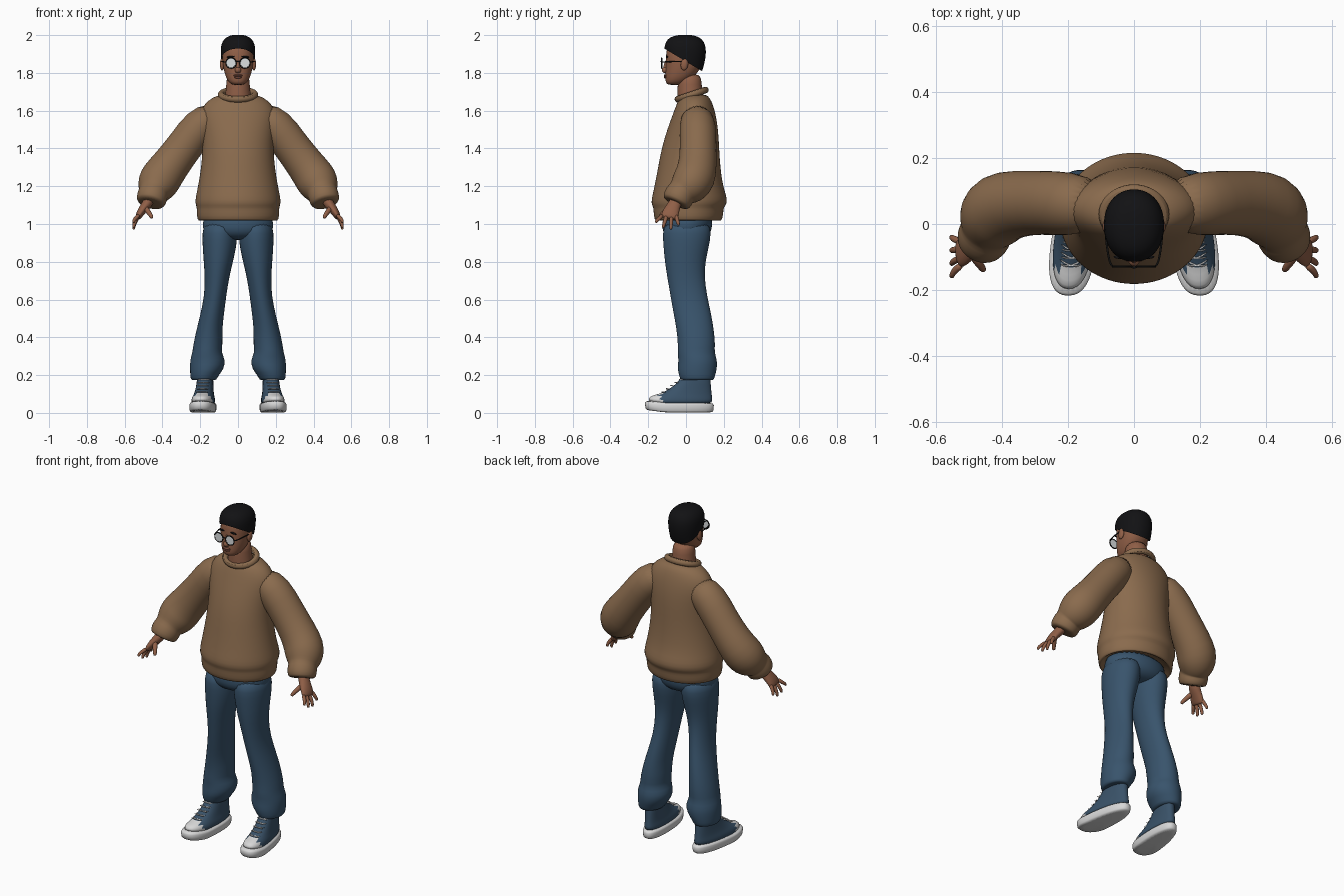
import bpy, bmesh
from math import sin, cos, pi, copysign
from mathutils import Vector

old = bpy.data.objects.get("Cube")
if old:
    bpy.data.objects.remove(old, do_unlink=True)


def material(name, r, g, b, rough=0.8):
    m = bpy.data.materials.new(name)
    m.use_nodes = True
    m.diffuse_color = (r, g, b, 1)
    bsdf = m.node_tree.nodes["Principled BSDF"]
    bsdf.inputs["Base Color"].default_value = (r, g, b, 1)
    bsdf.inputs["Roughness"].default_value = rough
    return m


SKIN = material("warm skin", .28, .115, .063)
LIP = material("lip", .2, .075, .05)
HAIR = material("black hair", .006, .006, .007)
KNIT = material("brown knit", .255, .147, .075)
DENIM = material("blue denim", .04, .088, .15)
CANVAS = material("blue canvas", .042, .085, .14)
RUBBER = material("white rubber", .68, .68, .68)
GLASS = material("pale lens", .72, .75, .76)
FRAME = material("black frame", .008, .008, .008)


def loft(name, mat, rings, axis=None, n=24, p=2, side=1, shape=None, sub=1):
    """Skin superellipse rings ((x, y, z), a, b) and close both ends."""
    pts = [Vector(r[0]) for r in rings]
    whole = pts[-1] - pts[0]
    along_y = abs(whole.y) > max(abs(whole.x), abs(whole.z))
    ref = Vector((1, 0, 0)) if along_y and not axis else Vector((0, 1, 0))
    bm = bmesh.new()
    loops = []
    for i, (c, a, b) in enumerate(rings):
        t = Vector(axis) if axis else pts[min(i + 1, len(pts) - 1)] - pts[max(i - 1, 0)]
        t.normalize()
        u = ref.cross(t).normalized()
        v = t.cross(u)
        loop = []
        for k in range(n):
            cs, sn = cos(2 * pi * k / n), sin(2 * pi * k / n)
            co = Vector(c) + u * a * copysign(abs(cs) ** (2 / p), cs) \
                + v * b * copysign(abs(sn) ** (2 / p), sn)
            if shape:
                co = shape(co)
            co.x *= side
            loop.append(bm.verts.new(co))
        loops.append(loop)
    for lo, hi in zip(loops, loops[1:]):
        for k in range(n):
            bm.faces.new((lo[k], lo[(k + 1) % n], hi[(k + 1) % n], hi[k]))
    bm.faces.new(loops[0])
    bm.faces.new(loops[-1])
    bmesh.ops.recalc_face_normals(bm, faces=bm.faces)
    me = bpy.data.meshes.new(name)
    bm.to_mesh(me)
    bm.free()
    me.materials.append(mat)
    me.polygons.foreach_set("use_smooth", [True] * len(me.polygons))
    ob = bpy.data.objects.new(name, me)
    bpy.context.collection.objects.link(ob)
    if sub:
        ob.modifiers.new("Smooth", 'SUBSURF').levels = sub
        ob.modifiers["Smooth"].render_levels = sub
    return ob


def stack(name, mat, rows, **kw):
    """Horizontal rings from rows (z, x, front y, back y, half width)."""
    rings = [((x, (f + b) / 2, z), a, (b - f) / 2) for z, x, f, b, a in rows]
    return loft(name, mat, rings, axis=(0, 0, 1), **kw)


def tube(name, mat, pts, r, r_end=None, side=1, n=10):
    last = len(pts) - 1
    r_end = r if r_end is None else r_end
    radii = [r + (r_end - r) * i / last for i in range(last + 1)]
    return loft(name, mat, [(q, w, w) for q, w in zip(pts, radii)], n=n, side=side)


def finish(name, mat):
    ob = bpy.context.object
    ob.name = name
    ob.data.materials.append(mat)
    bpy.ops.object.shade_smooth_by_angle()
    return ob


def blob(name, mat, loc, scale, rot=(0, 0, 0)):
    bpy.ops.mesh.primitive_uv_sphere_add(segments=20, ring_count=12, location=loc, rotation=rot)
    bpy.context.object.scale = scale
    return finish(name, mat)


# Head and neck
stack("head", SKIN, [
    (1.735, 0, -.095, -.03, .028), (1.75, 0, -.109, .0, .05), (1.78, 0, -.11, .045, .066),
    (1.82, 0, -.108, .075, .077), (1.86, 0, -.107, .09, .082), (1.90, 0, -.106, .094, .084),
    (1.94, 0, -.1, .09, .08), (1.97, 0, -.07, .06, .05)], n=28, p=2.2)
stack("neck", SKIN, [
    (1.62, 0, -.05, .095, .08), (1.68, 0, -.045, .09, .068), (1.74, 0, -.045, .083, .062),
    (1.80, 0, -.04, .08, .06)])
blob("nose", SKIN, (0, -.11, 1.815), (.017, .018, .017))
blob("nose_bridge", SKIN, (0, -.106, 1.838), (.01, .012, .032), (-.2, 0, 0))
blob("upper_lip", LIP, (0, -.109, 1.786), (.025, .009, .006))
blob("lower_lip", LIP, (0, -.108, 1.777), (.021, .009, .007))

# Cropped hair, cut along a sloping hairline
hair = stack("hair", HAIR, [
    (1.77, 0, -.09, .065, .07), (1.82, 0, -.105, .09, .084), (1.88, 0, -.112, .105, .091),
    (1.93, 0, -.115, .107, .093), (1.965, 0, -.109, .097, .085), (1.99, 0, -.085, .072, .062),
    (2.002, 0, -.04, .03, .03)], n=32, p=2.15)
bm = bmesh.new()
bm.from_mesh(hair.data)
bmesh.ops.bisect_plane(bm, geom=bm.verts[:] + bm.edges[:] + bm.faces[:],
                       plane_co=(0, 0, 1.86), plane_no=(0, .6, 1), clear_inner=True)
bm.to_mesh(hair.data)
bm.free()

# Sweater body with a ribbed hem, and its collar
stack("sweater_body", KNIT, [
    (1.06, 0, -.13, .155, .18), (1.015, 0, -.155, .18, .203), (1.02, 0, -.168, .193, .216),
    (1.07, 0, -.173, .199, .22), (1.088, 0, -.173, .2, .218), (1.11, 0, -.186, .22, .228),
    (1.15, 0, -.179, .215, .223), (1.2, 0, -.167, .196, .212), (1.3, 0, -.148, .182, .195),
    (1.4, 0, -.13, .176, .187), (1.5, 0, -.1, .171, .192), (1.58, 0, -.07, .158, .205),
    (1.635, 0, -.05, .142, .18), (1.67, 0, -.033, .125, .135), (1.688, 0, -.01, .105, .09)], n=36)
bpy.ops.mesh.primitive_torus_add(major_segments=40, minor_segments=12, major_radius=.09,
                                 minor_radius=.017, location=(0, .03, 1.685), rotation=(.32, 0, 0))
bpy.context.object.scale = (1, .88, 1)
finish("collar", KNIT)

# Hips
stack("trouser_seat", DENIM, [
    (1.07, 0, -.12, .14, .18), (1.0, 0, -.127, .14, .189), (.96, 0, -.125, .135, .184),
    (.93, 0, -.1, .11, .15), (.915, 0, -.06, .07, .08)], n=32)


def shoe_shape(co):
    """Narrow the heel, turn the toe out and lift it."""
    x = co.x * (1 - .9 * (co.y + .05)) + .178 - .1 * co.y
    return Vector((x, co.y, co.z + max(0, -co.y - .12) * .13))


for s, tag in ((1, "left_"), (-1, "right_")):
    # Sleeve with gathered forearm and cuff
    sleeve = [(.11, .055, 1.59, .075), (.2, .062, 1.525, .1), (.28, .065, 1.415, .096),
              (.36, .062, 1.31, .102), (.408, .048, 1.245, .112), (.428, .022, 1.208, .108),
              (.442, -.01, 1.178, .09), (.447, -.022, 1.166, .077), (.452, -.034, 1.153, .083),
              (.462, -.052, 1.116, .078), (.464, -.056, 1.108, .066), (.46, -.05, 1.12, .045)]
    arm_dir = [((x, y, z), r, r) for x, y, z, r in sleeve[:-1]]
    loft(tag + "sleeve", KNIT, arm_dir, n=24, side=s)

    # Hand
    loft(tag + "palm", SKIN, [
        ((.462, -.045, 1.14), .03, .034), ((.485, -.062, 1.1), .027, .034),
        ((.51, -.078, 1.07), .023, .044), ((.527, -.088, 1.04), .018, .047),
        ((.531, -.09, 1.028), .011, .04)], n=16, side=s)
    fingers = (("index", -.124, -.158, 1.005), ("middle", -.102, -.12, .978),
               ("ring", -.077, -.08, .97), ("little", -.054, -.04, .99))
    for finger, y0, y1, z1 in fingers:
        tube(tag + finger + "_finger", SKIN, [
            (.522, y0, 1.05), (.545, (y0 + y1) / 2, (1.04 + z1) / 2 + .005),
            (.553, y1, z1 + .012), (.552, y1, z1)], .0125, .007, s)
    tube(tag + "thumb", SKIN, [(.495, -.08, 1.09), (.474, -.115, 1.064),
                               (.458, -.136, 1.04), (.455, -.142, 1.03)], .017, .008, s)

    # Trouser leg, gathered above the ankle
    stack(tag + "trouser_leg", DENIM, [
        (1.02, .095, -.115, .125, .085), (.95, .096, -.125, .135, .094),
        (.88, .098, -.12, .122, .09), (.8, .104, -.113, .103, .078),
        (.72, .111, -.1, .098, .065), (.62, .12, -.083, .112, .058),
        (.52, .137, -.065, .135, .063), (.44, .152, -.05, .148, .068),
        (.36, .159, -.043, .156, .079), (.32, .165, -.045, .15, .076),
        (.28, .16, -.04, .167, .095), (.23, .165, -.046, .164, .09),
        (.2, .178, -.037, .155, .075), (.17, .182, -.03, .148, .068),
        (.175, .182, -.01, .13, .045)], side=s)

    # Shoe
    stack(tag + "sole", RUBBER, [
        (0, 0, -.205, .138, .06), (.006, 0, -.215, .146, .067), (.045, 0, -.219, .149, .069),
        (.055, 0, -.214, .145, .065)], n=36, p=2.5, side=s, shape=shoe_shape)
    upper = stack(tag + "shoe_upper", CANVAS, [
        (.04, 0, -.206, .14, .061), (.07, 0, -.2, .14, .06), (.087, 0, -.175, .138, .056),
        (.1, 0, -.135, .136, .052), (.13, 0, -.08, .133, .048), (.17, 0, -.035, .13, .046),
        (.21, 0, -.02, .128, .045)], n=36, p=2.3, side=s, shape=shoe_shape)
    upper.data.materials.append(RUBBER)
    for f in upper.data.polygons:
        if f.center.y < -.135 and f.center.z < .105:
            f.material_index = 1
    for i in range(5):
        y, z = -.128 + .023 * i, .108 + .0165 * i
        x = .178 - .1 * y
        for d in (1, -1):
            tube(tag + "lace", RUBBER, [(x - .036, y + .014 + .008 * d, z + .002),
                                        (x, y - .005, z + .004),
                                        (x + .036, y + .014 - .008 * d, z + .002)], .0035, side=s, n=6)

    # Ear, brow and one side of the spectacles
    blob(tag + "ear", SKIN, (.084 * s, -.008, 1.845), (.012, .02, .032), (-.15, 0, 0))
    blob(tag + "brow", HAIR, (.038 * s, -.1, 1.885), (.024, .006, .005), (0, .1 * s, 0))
    bpy.ops.mesh.primitive_cylinder_add(vertices=28, radius=.026, depth=.004,
                                        location=(.037 * s, -.129, 1.852), rotation=(pi / 2, 0, 0))
    finish(tag + "lens", GLASS)
    bpy.ops.mesh.primitive_torus_add(major_segments=28, minor_segments=8, major_radius=.027,
                                     minor_radius=.0035, location=(.037 * s, -.129, 1.852),
                                     rotation=(pi / 2, 0, 0))
    finish(tag + "lens_rim", FRAME)
    tube(tag + "temple", FRAME, [(.063, -.129, 1.858), (.074, -.122, 1.858), (.084, -.06, 1.86),
                                 (.088, .005, 1.862)], .0035, side=s, n=8)

tube("spectacle_bridge", FRAME, [(-.012, -.13, 1.858), (0, -.132, 1.861), (.012, -.13, 1.858)], .0035, n=8)
